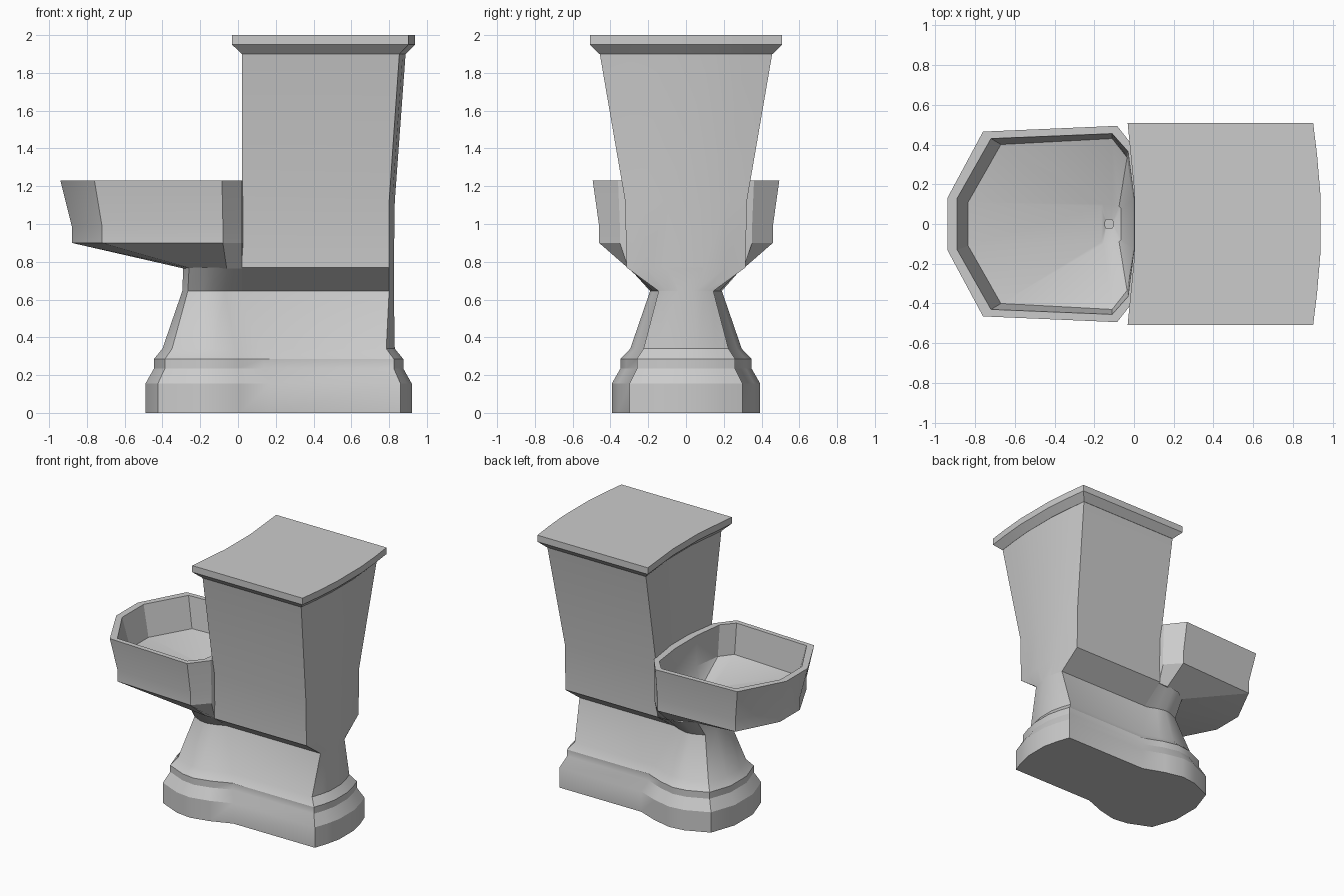
import bpy, bmesh, math

if "Cube" in bpy.data.objects:
    bpy.data.objects.remove(bpy.data.objects["Cube"])


def loft(name, levels, angle=28):
    """Skin mirrored half outlines [(z, [(x, y>0), ...]), ...] and cap both ends."""
    bm = bmesh.new()
    rings = []
    for z, half in levels:
        ring = half + [(x, -y) for x, y in reversed(half)]
        rings.append([bm.verts.new((x, y, z)) for x, y in ring])
    n = len(rings[0])
    for a, b in zip(rings, rings[1:]):
        for i in range(n):
            j = (i + 1) % n
            bm.faces.new((a[i], a[j], b[j], b[i]))
    bm.faces.new(rings[0][::-1])
    bm.faces.new(rings[-1])
    bmesh.ops.recalc_face_normals(bm, faces=bm.faces)
    mesh = bpy.data.meshes.new(name)
    bm.to_mesh(mesh)
    bm.free()
    obj = bpy.data.objects.new(name, mesh)
    bpy.context.collection.objects.link(obj)
    bpy.ops.object.select_all(action='DESELECT')
    obj.select_set(True)
    bpy.context.view_layer.objects.active = obj
    bpy.ops.object.shade_smooth_by_angle(angle=math.radians(angle))
    return obj


def back_arc(xb, xc, w):
    """Bowed edge from near the centre line out to the corner."""
    return [(xc, .3 * w), (xc - .45 * (xc - xb), .68 * w), (xb, w)]


def pedestal(xf, lobe, xj, w, xb, xc):
    """Straight rear block joined to a rounded front lobe."""
    def px(t):
        return xf + t * (xj - xf)
    return back_arc(xb, xc, w) + [
        (xj, w), (px(.76), w + .65 * (lobe - w)), (px(.54), lobe),
        (px(.36), .96 * lobe), (px(.1), .77 * lobe), (xf, .28 * lobe)]


def box(xf, xb, xc, w):
    """Tank section: bowed back, hollowed front."""
    d = .035
    return back_arc(xb, xc, w) + [(xf, w), (xf + .45 * d, .68 * w), (xf + d, .3 * w)]


# Foot and neck
loft("pedestal", [(z, pedestal(*p)) for z, *p in [
    (0, -.49, .393, .17, .30, .86, .92),
    (.155, -.49, .393, .17, .30, .86, .92),
    (.235, -.445, .347, .135, .26, .825, .875),
    (.285, -.445, .347, .135, .26, .825, .875),
    (.34, -.40, .295, .11, .225, .785, .83),
    (.645, -.295, .19, .0, .145, .80, .825),
    (.77, -.29, .30, .02, .31, .80, .825)]])

# Tank
loft("tank", [(z, box(*p)) for z, *p in [
    (.645, .02, .80, .825, .145),
    (.77, .02, .80, .825, .315),
    (1.12, .02, .80, .83, .322),
    (1.91, .02, .855, .888, .458)]])

# Lid with sloped underside
loft("tank_lid", [(z, box(*p)) for z, *p in [
    (1.90, .02, .855, .888, .458),
    (1.95, -.032, .902, .938, .508),
    (2.0, -.032, .902, .938, .508)]])

# Bowl: outer wall, rim, inner wall, trough and drain
outer = [(-.88, .12), (-.72, .43), (-.08, .46), (.02, .35), (.06, .12)]
drain = [(-.145, .012), (-.14, .022), (-.11, .022), (-.105, .012), (-.104, .006)]
loft("bowl", [
    (.765, [(-.29, .09), (-.25, .23), (-.06, .305), (.02, .305), (.06, .12)]),
    (.9, outer),
    (.99, outer),
    (1.23, [(-.94, .13), (-.76, .465), (-.085, .494), (.02, .36), (.06, .12)]),
    (1.23, [(-.89, .13), (-.72, .43), (-.11, .455), (-.03, .365), (.0, .13)]),
    (1.0, [(-.835, .11), (-.67, .40), (-.11, .43), (-.035, .335), (-.005, .12)]),
    (.885, [(-.165, .09), (-.155, .10), (-.11, .10), (-.075, .09), (-.065, .08)]),
    (.87, drain),
    (.82, drain)])
